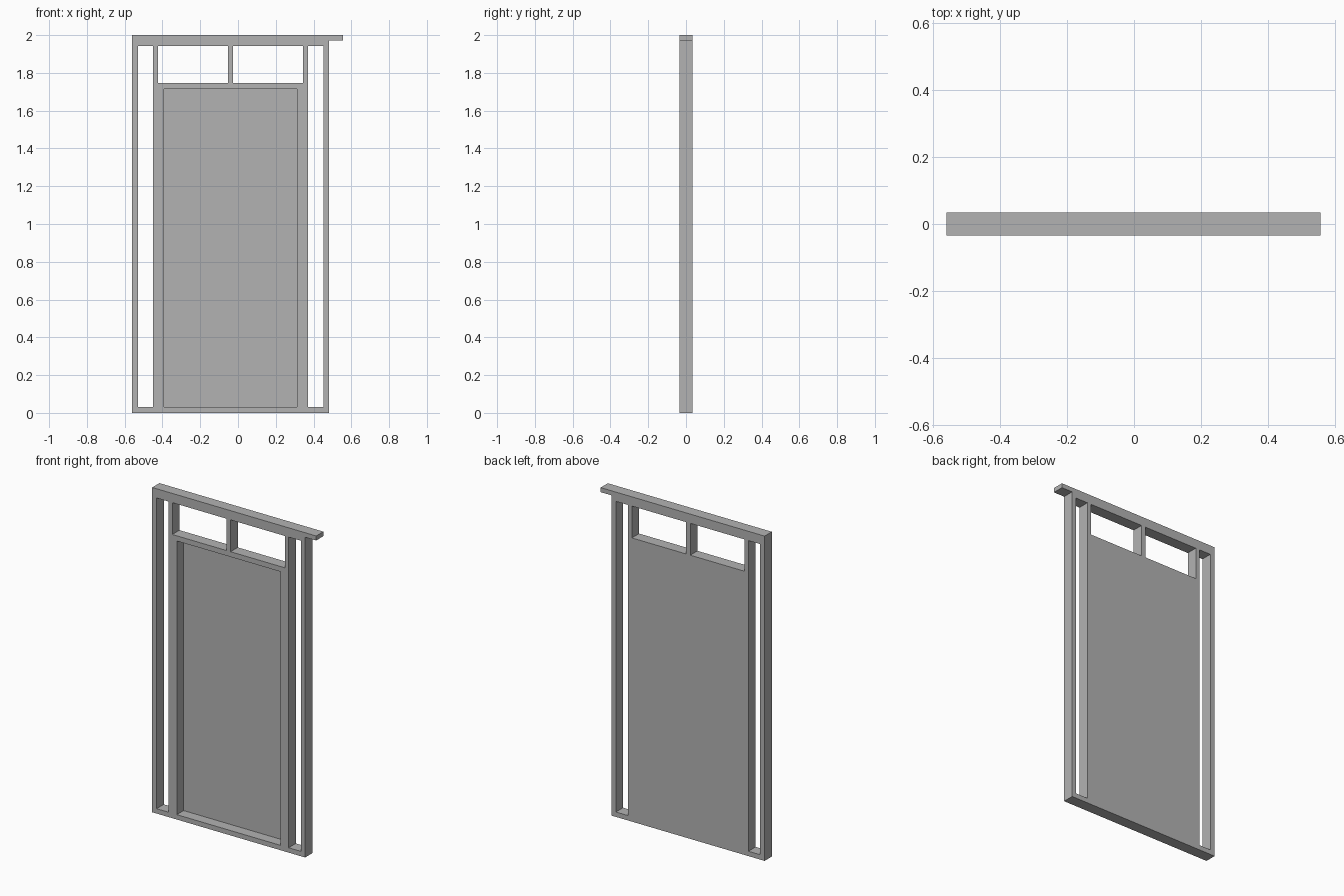
import bpy

old = bpy.data.objects.get("Cube")
if old:
    bpy.data.objects.remove(old, do_unlink=True)

FRONT, BACK = -0.035, 0.035
TOP = 2.0

grey = bpy.data.materials.new("plain grey")
grey.use_nodes = True
grey.diffuse_color = (0.45, 0.45, 0.45, 1)
grey.node_tree.nodes["Principled BSDF"].inputs["Base Color"].default_value = grey.diffuse_color


def box(name, x0, x1, z0, z1, y0=FRONT, y1=BACK):
    """Axis-aligned box between the given limits."""
    bpy.ops.mesh.primitive_cube_add(size=1, location=((x0 + x1) / 2, (y0 + y1) / 2, (z0 + z1) / 2))
    ob = bpy.context.object
    ob.name = name
    ob.scale = (x1 - x0, y1 - y0, z1 - z0)
    bpy.ops.object.transform_apply(location=True, rotation=False, scale=True)
    ob.data.materials.append(grey)
    return ob


def cut(target, name, x0, x1, z0, z1, y0=FRONT - 0.1, y1=BACK + 0.1):
    """Cut a box-shaped opening out of the target."""
    cutter = box(name, x0, x1, z0, z1, y0, y1)
    cutter.hide_render = True
    mod = target.modifiers.new(name, "BOOLEAN")
    mod.operation = "DIFFERENCE"
    mod.solver = "EXACT"
    mod.object = cutter
    bpy.context.view_layer.objects.active = target
    bpy.ops.object.modifier_apply(modifier=mod.name)
    bpy.data.objects.remove(cutter, do_unlink=True)


# Frame slab, with the area under the header overhang removed
frame = box("door_frame", -0.56, 0.557, 0, TOP)
cut(frame, "overhang_space", 0.482, 0.7, -0.1, 1.972)

# Tall side light openings
for name, x0, x1 in (("left_side_light", 0.37, 0.453), ("right_side_light", -0.53, -0.45)):
    cut(frame, name, x0, x1, 0.03, 1.943)

# Pair of transom openings above the door
for name, x0, x1 in (("left_transom", -0.026, 0.344), ("right_transom", -0.423, -0.054)):
    cut(frame, name, x0, x1, 1.747, 1.943)

# Deep recess leaving a thin door panel flush with the back
cut(frame, "door_recess", -0.392, 0.313, 0.03, 1.715, y1=BACK - 0.004)
